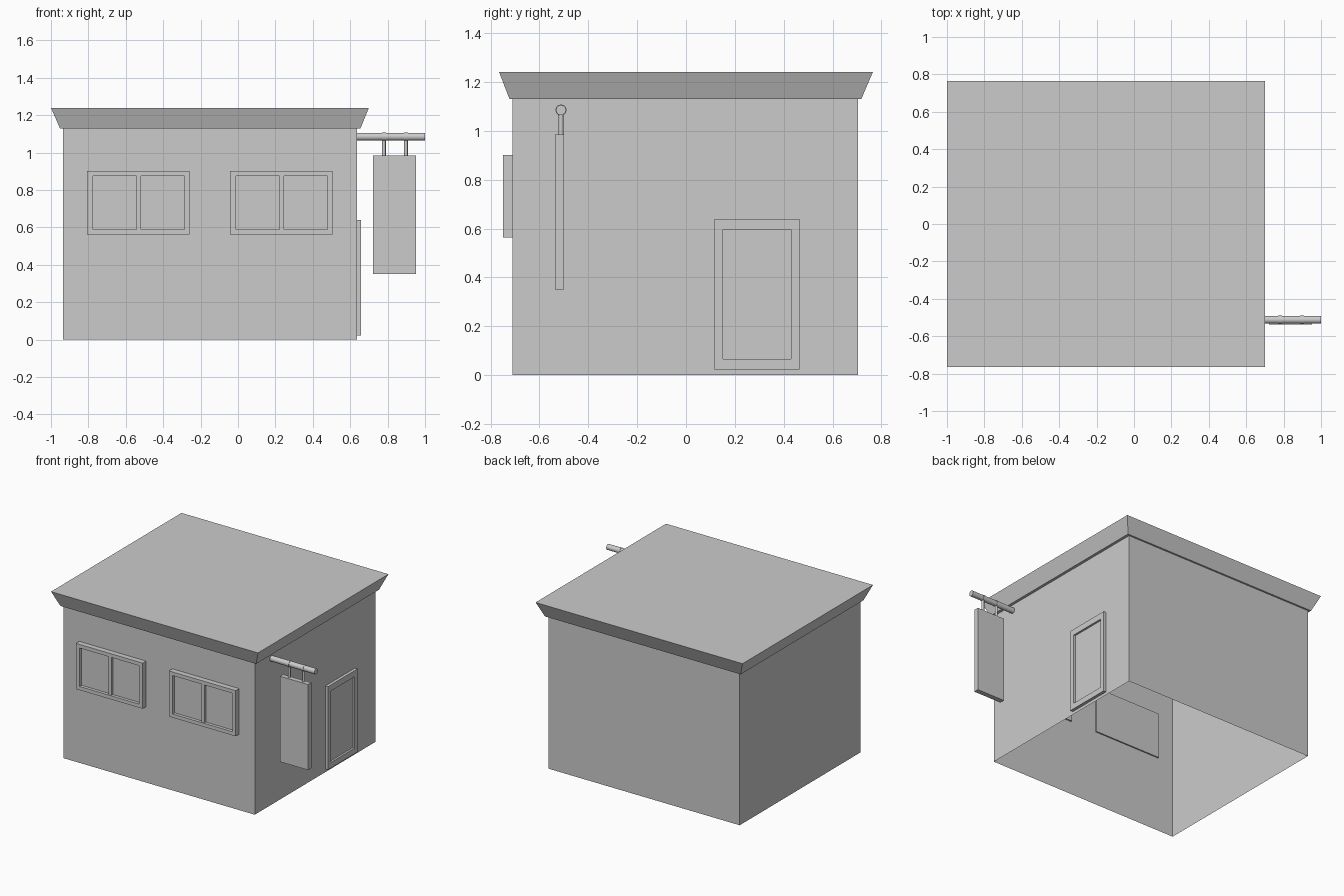
import bpy, bmesh, math
from mathutils import Matrix, Vector

if "Cube" in bpy.data.objects:
    bpy.data.objects.remove(bpy.data.objects["Cube"])


def finish(name, bm):
    bmesh.ops.recalc_face_normals(bm, faces=bm.faces)
    mesh = bpy.data.meshes.new(name)
    bm.to_mesh(mesh)
    bm.free()
    ob = bpy.data.objects.new(name, mesh)
    bpy.context.collection.objects.link(ob)
    return ob


def add_box(bm, lo, hi):
    lo, hi = Vector(lo), Vector(hi)
    m = Matrix.Translation((lo + hi) / 2) @ Matrix.Diagonal((*(hi - lo), 1))
    return bmesh.ops.create_cube(bm, size=1, matrix=m)["verts"]


def box(name, lo, hi):
    bm = bmesh.new()
    add_box(bm, lo, hi)
    return finish(name, bm)


def cylinder(name, center, radius, depth, axis, sides):
    bm = bmesh.new()
    rot = Matrix.Rotation(math.pi / 2, 4, "Y") if axis == "x" else Matrix()
    bmesh.ops.create_cone(bm, cap_ends=True, segments=sides, radius1=radius,
                          radius2=radius, depth=depth,
                          matrix=Matrix.Translation(center) @ rot)
    ob = finish(name, bm)
    for p in ob.data.polygons:
        p.use_smooth = len(p.vertices) == 4
    return ob


def framed_panel(name, u, z, iu, iz, front, back, pane, place):
    """Slab whose front face has a rectangular recess; place maps (u, depth, z)."""
    bm = bmesh.new()

    def loop(us, zs, d):
        return [bm.verts.new(place(a, d, b)) for a, b in
                ((us[0], zs[0]), (us[1], zs[0]), (us[1], zs[1]), (us[0], zs[1]))]

    loops = [loop(u, z, back), loop(u, z, front), loop(iu, iz, front), loop(iu, iz, pane)]
    bm.faces.new(loops[0])
    bm.faces.new(loops[-1])
    for a, b in zip(loops, loops[1:]):
        for i in range(4):
            j = (i + 1) % 4
            bm.faces.new((a[i], a[j], b[j], b[i]))
    return finish(name, bm)


# walls: hollow shell, open at the bottom
bm = bmesh.new()
add_box(bm, (-0.935, -0.71, 0), (0.635, 0.705, 1.135))
bm.normal_update()
bmesh.ops.delete(bm, geom=[f for f in bm.faces if f.normal.z < -0.5],
                 context="FACES_ONLY")
walls = finish("walls", bm)

# flat roof with flared edges
bm = bmesh.new()
for v in add_box(bm, (-0.952, -0.723, 1.13), (0.655, 0.718, 1.24)):
    if v.co.z > 1.2:
        v.co.x = -1.0 if v.co.x < 0 else 0.70
        v.co.y = math.copysign(0.765, v.co.y)
finish("roof", bm)

# front windows with a centre bar
for side, x in (("left", -0.807), ("right", -0.043)):
    framed_panel(f"{side}_window", (x, x + 0.549), (0.563, 0.902),
                 (x + 0.031, x + 0.521), (0.59, 0.875),
                 -0.75, -0.70, -0.727, lambda a, d, b: (a, d, b))
    box(f"{side}_window_bar", (x + 0.264, -0.745, 0.59), (x + 0.288, -0.722, 0.875))

# side door
framed_panel("door", (0.117, 0.465), (0.023, 0.64), (0.152, 0.43), (0.065, 0.595),
             0.657, 0.625, 0.642, lambda a, d, b: (d, a, b))

# hanging sign
SY = -0.512
cylinder("sign_rod", (0.815, SY, 1.085), 0.0205, 0.37, "x", 24)
for side, x in (("inner", 0.78), ("outer", 0.898)):
    cylinder(f"{side}_hanger", (x, SY, 1.025), 0.01, 0.09, "z", 12)
    cylinder(f"{side}_hanger_ring", (x, SY, 1.085), 0.0225, 0.02, "x", 24)
box("sign_board", (0.722, -0.537, 0.35), (0.952, -0.50, 0.985))
